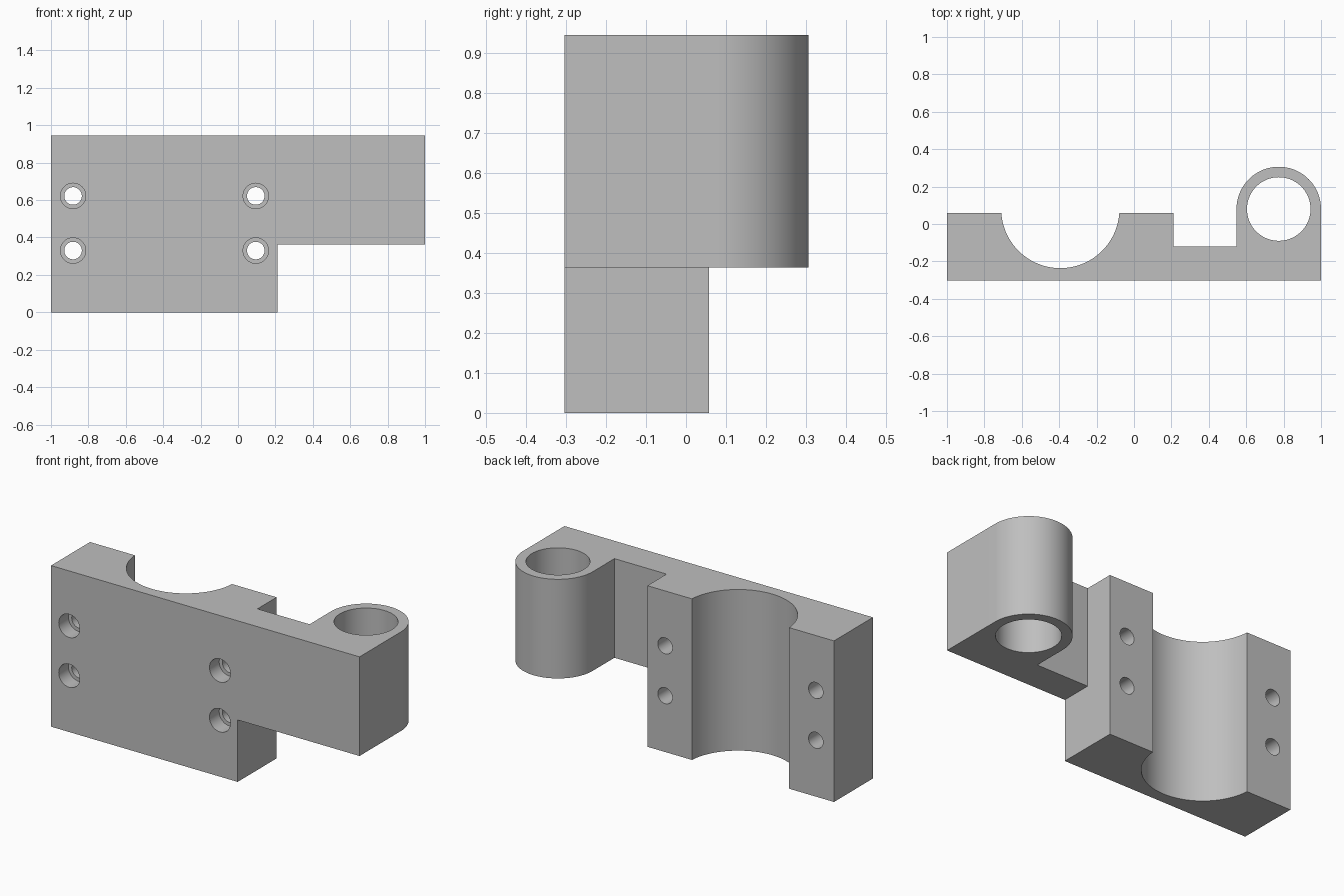
import bpy, bmesh
from math import sin, cos, pi, asin
from mathutils import Matrix

if "Cube" in bpy.data.objects:
    bpy.data.objects.remove(bpy.data.objects["Cube"], do_unlink=True)

FRONT, BACK, TOP, ARM_Z = -0.303, 0.058, 0.944, 0.363
AXIS_Y = 0.08                      # shared by the saddle and the rod sleeve
SADDLE_X, SADDLE_R = -0.394, 0.316
SLEEVE_X, SLEEVE_R, BORE_R = 0.774, 0.226, 0.17

grey = bpy.data.materials.new("plain grey")
grey.use_nodes = True
grey.diffuse_color = (0.52, 0.52, 0.52, 1)
grey.node_tree.nodes["Principled BSDF"].inputs["Base Color"].default_value = grey.diffuse_color


def arc(cx, cy, r, start, end, steps):
    angles = [start + (end - start) * i / steps for i in range(steps + 1)]
    return [(cx + r * cos(a), cy + r * sin(a)) for a in angles]


def prism(name, outline, z0, z1):
    bm = bmesh.new()
    base = bm.faces.new([bm.verts.new((x, y, z0)) for x, y in outline])
    grown = bmesh.ops.extrude_face_region(bm, geom=[base])["geom"]
    tops = [v for v in grown if isinstance(v, bmesh.types.BMVert)]
    bmesh.ops.translate(bm, verts=tops, vec=(0, 0, z1 - z0))
    bmesh.ops.recalc_face_normals(bm, faces=bm.faces)
    mesh = bpy.data.meshes.new(name)
    bm.to_mesh(mesh)
    bm.free()
    mesh.materials.append(grey)
    obj = bpy.data.objects.new(name, mesh)
    bpy.context.collection.objects.link(obj)
    return obj


def cut(target, cutter):
    cutter.hide_render = True
    mod = target.modifiers.new("cut", 'BOOLEAN')
    mod.operation, mod.solver, mod.object = 'DIFFERENCE', 'EXACT', cutter
    bpy.context.view_layer.objects.active = target
    bpy.ops.object.modifier_apply(modifier=mod.name)
    bpy.data.objects.remove(cutter, do_unlink=True)


def circle(r, steps):
    return arc(0, 0, r, 0, 2 * pi, steps)[:-1]


# Plan outline: block with round saddle, thin arm, sleeve with round back
lip = asin((AXIS_Y - BACK) / SADDLE_R)
outline = [(-1, FRONT), (1, FRONT)]
outline += arc(SLEEVE_X, AXIS_Y, SLEEVE_R, 0, pi, 48)
outline += [(SLEEVE_X - SLEEVE_R, -0.12), (0.21, -0.12), (0.21, BACK)]
outline += arc(SADDLE_X, AXIS_Y, SADDLE_R, -lip, lip - pi, 64)
outline += [(-1, BACK)]
bracket = prism("clamp_bracket", outline, 0, TOP)

# Remove the space below the arm
cut(bracket, prism("arm_clearance", [(0.21, -1), (2, -1), (2, 1), (0.21, 1)], -1, ARM_Z))

# Vertical rod bore
bore = prism("rod_bore", arc(SLEEVE_X, AXIS_Y, BORE_R, 0, 2 * pi, 72)[:-1], -1, 2)
cut(bracket, bore)

# Four screw holes, counterbored from the front
turn = Matrix.Rotation(pi / 2, 4, 'X')
for x in (-0.882, 0.095):
    for z in (0.33, 0.622):
        for radius, depth in ((0.068, 0.09), (0.047, 0.6)):
            hole = prism("screw_hole", circle(radius, 40), -depth, 0.2)
            hole.data.transform(Matrix.Translation((x, FRONT, z)) @ turn)
            cut(bracket, hole)

# Smooth the curved walls, keep edges crisp
bpy.ops.object.select_all(action='DESELECT')
bracket.select_set(True)
bpy.context.view_layer.objects.active = bracket
bpy.ops.object.shade_smooth_by_angle(angle=pi / 6)
